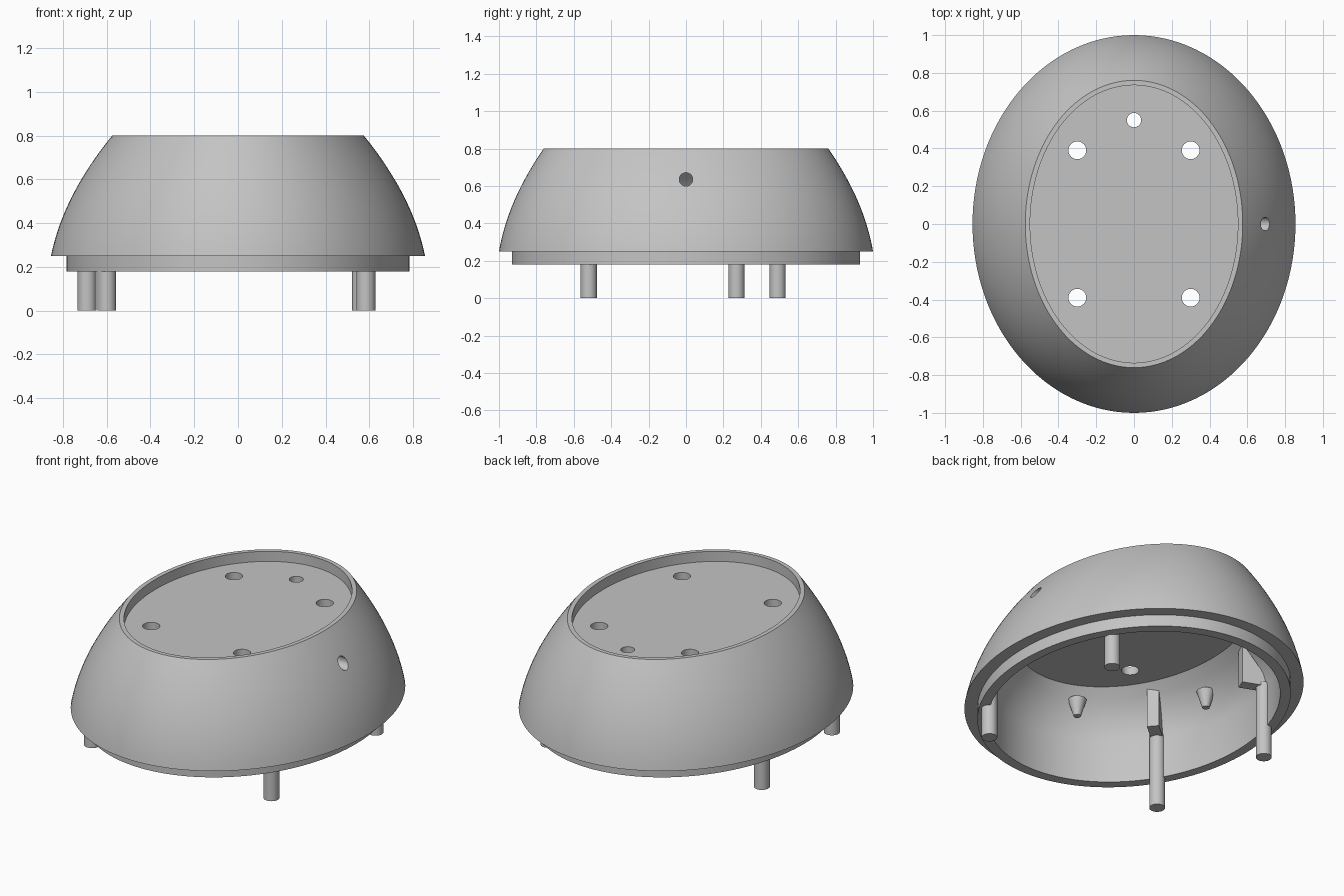
import bpy, bmesh, math
from mathutils import Matrix, Vector

cube = bpy.data.objects.get("Cube")
if cube:
    bpy.data.objects.remove(cube, do_unlink=True)

grey = bpy.data.materials.new("plain_grey")
grey.use_nodes = True
grey.diffuse_color = (0.55, 0.55, 0.55, 1)
grey.node_tree.nodes["Principled BSDF"].inputs["Base Color"].default_value = (0.55, 0.55, 0.55, 1)


def make_object(name, bm):
    bmesh.ops.recalc_face_normals(bm, faces=bm.faces)
    mesh = bpy.data.meshes.new(name)
    bm.to_mesh(mesh)
    bm.free()
    mesh.materials.append(grey)
    obj = bpy.data.objects.new(name, mesh)
    bpy.context.collection.objects.link(obj)
    return obj


def activate(obj):
    bpy.ops.object.select_all(action='DESELECT')
    obj.select_set(True)
    bpy.context.view_layer.objects.active = obj


def smooth(obj):
    activate(obj)
    bpy.ops.object.shade_smooth_by_angle(angle=math.radians(30))


def loft(name, sections, sides=128):
    """Closed solid through elliptical rings (rx, ry, z)."""
    bm = bmesh.new()
    angles = [math.tau * i / sides for i in range(sides)]
    rings = [[bm.verts.new((rx * math.cos(a), ry * math.sin(a), z)) for a in angles]
             for rx, ry, z in sections]
    for low, high in zip(rings, rings[1:]):
        for i in range(sides):
            j = (i + 1) % sides
            bm.faces.new((low[i], low[j], high[j], high[i]))
    bm.faces.new(rings[0])
    bm.faces.new(rings[-1])
    return make_object(name, bm)


def add_cylinder(bm, centre, radius, length, top_radius=None, along_x=False):
    turn = Matrix.Rotation(math.pi / 2, 4, 'Y') if along_x else Matrix()
    bmesh.ops.create_cone(bm, cap_ends=True, segments=32, radius1=radius,
                          radius2=radius if top_radius is None else top_radius,
                          depth=length, matrix=Matrix.Translation(centre) @ turn)


# Domed shell: recess, rim, bulging outside, stepped lip, hollow inside
steps = 16
outside = []
for i in range(steps + 1):
    u = 0.55 * (1 - i / steps)
    inset = 0.2 * u + 0.56 * u * u
    outside.append((0.855 - inset, 1.0 - 0.857 * inset, 0.25 + u))
profile = [(0.55, 0.735, 0.74), (0.55, 0.735, 0.8)] + outside + [
    (0.785, 0.93, 0.25), (0.785, 0.93, 0.18),
    (0.73, 0.87, 0.18), (0.73, 0.87, 0.43),
    (0.71, 0.855, 0.5), (0.667, 0.82, 0.58),
    (0.61, 0.78, 0.64), (0.555, 0.74, 0.69)]
shell = loft("domed_shell", profile)

# Holes through the recessed plate and one side hole
bm = bmesh.new()
for sx in (-1, 1):
    for sy in (-1, 1):
        add_cylinder(bm, (0.3 * sx, 0.39 * sy, 0.72), 0.047, 0.3)
add_cylinder(bm, (0, 0.55, 0.72), 0.038, 0.3)
add_cylinder(bm, (0.75, 0, 0.635), 0.036, 0.6, along_x=True)
cutter = make_object("hole_cutter", bm)
cutter.hide_render = True
cut = shell.modifiers.new("holes", 'BOOLEAN')
cut.operation = 'DIFFERENCE'
cut.solver = 'EXACT'
cut.object = cutter
activate(shell)
bpy.ops.object.modifier_apply(modifier=cut.name)
bpy.data.objects.remove(cutter, do_unlink=True)
smooth(shell)

# Pegs with a wedge rib joining each one to the shell
legs = {"front_right_peg": (-0.6, -0.52), "front_left_peg": (0.585, -0.52),
        "back_right_peg": (-0.69, 0.27), "back_left_peg": (0.565, 0.49)}
for name, (x, y) in legs.items():
    bm = bmesh.new()
    add_cylinder(bm, (x, y, 0.225), 0.043, 0.45)
    smooth(make_object(name, bm))

    spot = Vector((x, y, 0))
    side = Vector((-y, x, 0)).normalized() * 0.033
    bm = bmesh.new()
    corners = [spot * f + Vector((0, 0, z))
               for f, z in ((0.82, 0.43), (1.0, 0.43), (1.0, 0.49), (0.82, 0.67))]
    face = bm.faces.new([bm.verts.new(p - side) for p in corners])
    grown = bmesh.ops.extrude_face_region(bm, geom=[face])["geom"]
    bmesh.ops.translate(bm, vec=side * 2,
                        verts=[v for v in grown if isinstance(v, bmesh.types.BMVert)])
    make_object(name.replace("peg", "rib"), bm)

# Small tapered bosses on the inner wall
for name, place in (("front_boss", (-0.22, -0.74, 0.58)), ("side_boss", (-0.65, -0.17, 0.54))):
    bm = bmesh.new()
    add_cylinder(bm, place, 0.02, 0.1, top_radius=0.05)
    smooth(make_object(name, bm))
